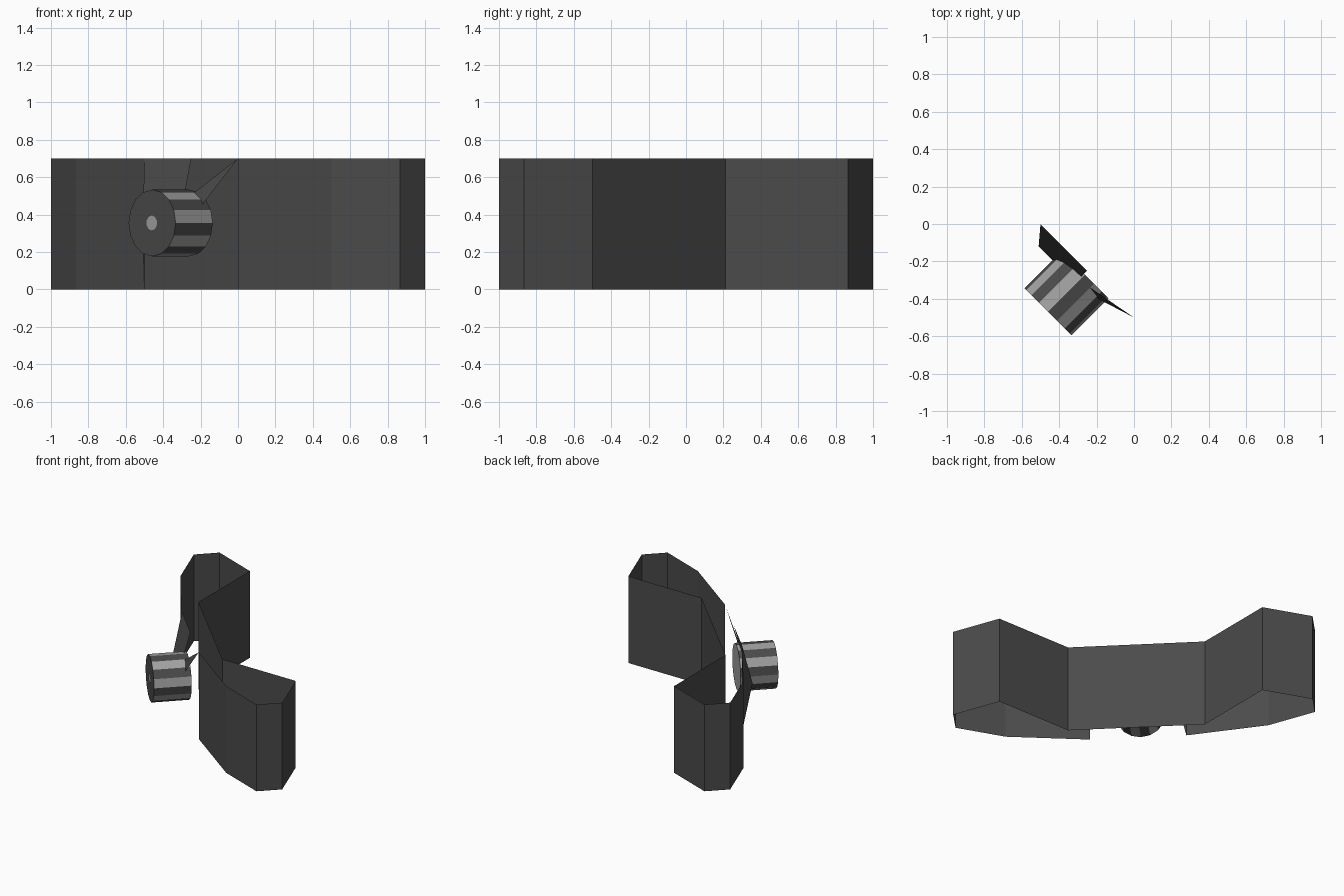
import bpy, bmesh, math
from mathutils import Matrix, Vector

if "Cube" in bpy.data.objects:
    bpy.data.objects.remove(bpy.data.objects["Cube"])

H = 0.70


def material(name, v):
    m = bpy.data.materials.new(name)
    m.diffuse_color = (v, v, v, 1)
    m.use_nodes = True
    m.node_tree.nodes["Principled BSDF"].inputs["Base Color"].default_value = m.diffuse_color
    return m


dark = material("dark_grey", 0.07)
light = material("light_grey", 0.36)


def make(name, bm, mats):
    me = bpy.data.meshes.new(name)
    bm.to_mesh(me)
    bm.free()
    for m in mats:
        me.materials.append(m)
    ob = bpy.data.objects.new(name, me)
    bpy.context.collection.objects.link(ob)
    return ob


# Two-lobed wall: half outline, mirrored over the x = y diagonal, left open at the front
half = [(0, -.5), (.5, -.865), (.865, -1), (1, -.865), (.865, -.5), (.21, -.5)]
outline = half + [(y, x) for x, y in reversed(half)]
bm = bmesh.new()
low = [bm.verts.new((x, y, 0)) for x, y in outline]
top = [bm.verts.new((x, y, H)) for x, y in outline]
for i in range(len(outline) - 1):
    bm.faces.new((low[i], low[i + 1], top[i + 1], top[i]))
make("curved_wall", bm, [dark])

# Thin panels joining the wall ends to the drum
bm = bmesh.new()
panels = [
    [(-.5, 0, H), (-.25, -.25, H), (-.315, -.315, .35), (-.51, -.12, .35)],
    [(-.5, 0, H), (-.51, -.12, .35), (-.5, 0, 0)],
    [(0, -.5, H), (-.25, -.33, .505), (-.24, -.375, .39)],
]
for p in panels:
    bm.faces.new([bm.verts.new(c) for c in p])
make("drum_brackets", bm, [dark])

# Drum: axis along the diagonal, side faces alternate light and dark
side = Vector((1, -1, 0)).normalized()
up = Vector((0, 0, 1))
axis = Vector((-1, -1, 0)).normalized()
rot = Matrix((side, up, axis)).transposed().to_4x4()
centre = Vector((-.36, -.37, .355))
N, R, L = 16, .178, .28
bm = bmesh.new()
ring = [[bm.verts.new((R * math.cos(2 * math.pi * i / N),
                       R * math.sin(2 * math.pi * i / N), z)) for i in range(N)]
        for z in (-L / 2, L / 2)]
for i in range(N):
    j = (i + 1) % N
    f = bm.faces.new((ring[0][i], ring[0][j], ring[1][j], ring[1][i]))
    f.material_index = 1 if i % 2 else 0
bm.faces.new(list(reversed(ring[0]))).material_index = 0
bm.faces.new(ring[1]).material_index = 1
bm.transform(Matrix.Translation(centre) @ rot)
make("drum", bm, [light, dark])

# Small light spot on the front of the drum
bm = bmesh.new()
bmesh.ops.create_circle(bm, cap_ends=True, segments=10, radius=.04)
bm.transform(Matrix.Translation(centre + axis * (L / 2 + .003)) @ rot)
make("drum_spot", bm, [light])
